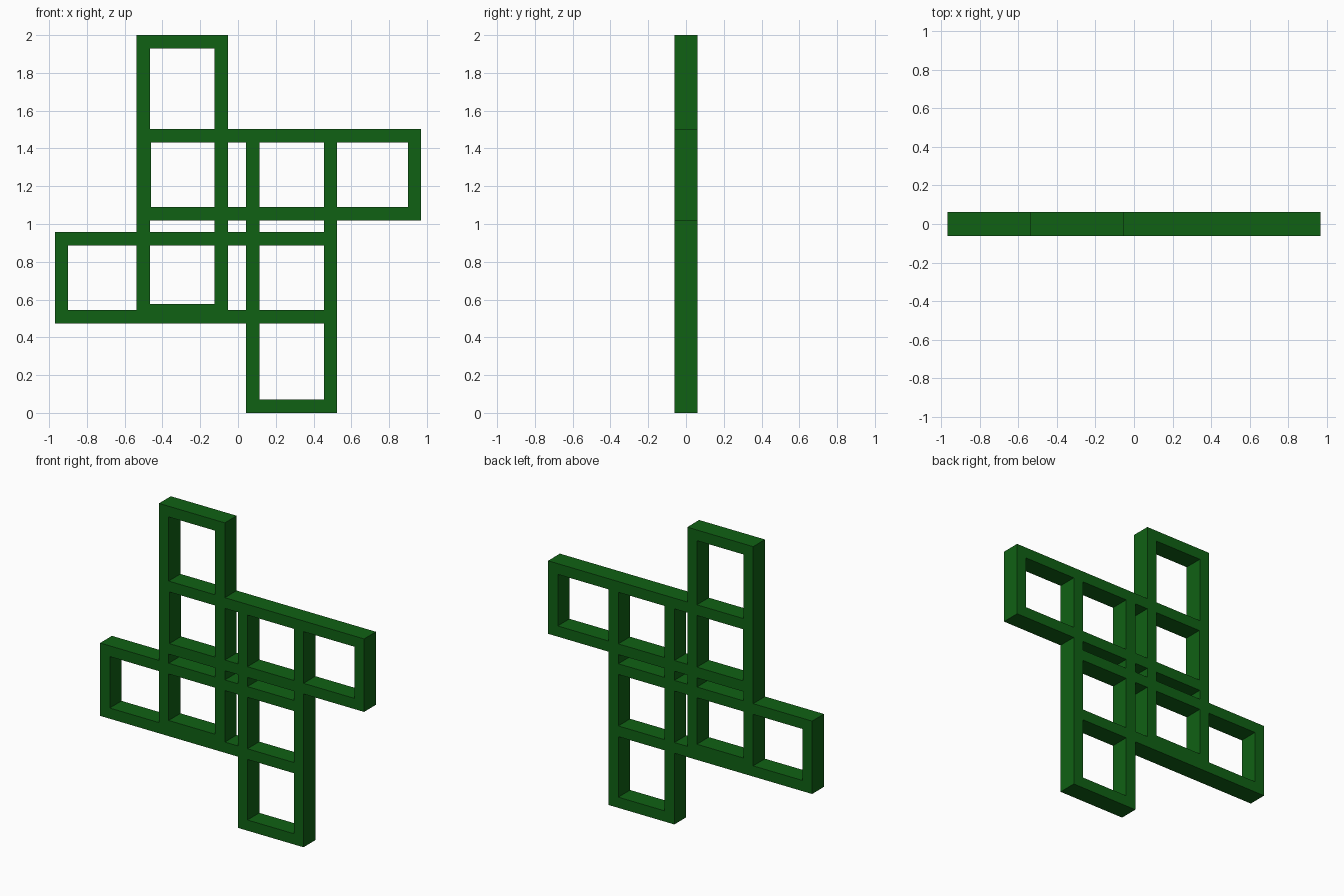
import bpy, bmesh

if "Cube" in bpy.data.objects:
    bpy.data.objects.remove(bpy.data.objects["Cube"])

DEPTH = 0.124   # thickness along y
BAR = 0.071     # width of every frame bar

# Outer rectangles of the four interlocking frames: x0, x1, z0, z1
FRAMES = [
    (-0.537, -0.053, 0.506, 2.0),    # upright, upper left
    (0.042, 0.525, 0.0, 1.503),      # upright, lower right
    (-0.97, 0.525, 0.473, 0.957),    # lying, lower left
    (-0.532, 0.97, 1.018, 1.503),    # lying, upper right
]


def in_frame(x, z, f):
    x0, x1, z0, z1 = f
    outer = x0 < x < x1 and z0 < z < z1
    inner = x0 + BAR < x < x1 - BAR and z0 + BAR < z < z1 - BAR
    return outer and not inner


def cuts(lo, hi):
    vals = {round(v, 4) for f in FRAMES
            for v in (f[lo], f[lo] + BAR, f[hi] - BAR, f[hi])}
    return sorted(vals)


# Flat outline: fill every grid cell that lies on a frame bar
bm = bmesh.new()
xs, zs = cuts(0, 1), cuts(2, 3)
for xa, xb in zip(xs, xs[1:]):
    for za, zb in zip(zs, zs[1:]):
        if any(in_frame((xa + xb) / 2, (za + zb) / 2, f) for f in FRAMES):
            bm.faces.new([bm.verts.new((x, -DEPTH / 2, z))
                          for x, z in ((xa, za), (xb, za), (xb, zb), (xa, zb))])
bmesh.ops.remove_doubles(bm, verts=bm.verts, dist=1e-5)

# Extrude the outline backwards into one solid lattice
ext = bmesh.ops.extrude_face_region(bm, geom=bm.faces[:], use_keep_orig=True)
moved = [g for g in ext["geom"] if isinstance(g, bmesh.types.BMVert)]
bmesh.ops.translate(bm, verts=moved, vec=(0, DEPTH, 0))
bmesh.ops.recalc_face_normals(bm, faces=bm.faces)

mesh = bpy.data.meshes.new("interlocked_frames")
bm.to_mesh(mesh)
bm.free()
lattice = bpy.data.objects.new("interlocked_frames", mesh)
bpy.context.collection.objects.link(lattice)

# Dark green finish
green = bpy.data.materials.new("dark_green")
green.diffuse_color = (0.005, 0.12, 0.007, 1)
green.use_nodes = True
green.node_tree.nodes["Principled BSDF"].inputs["Base Color"].default_value = green.diffuse_color
mesh.materials.append(green)
